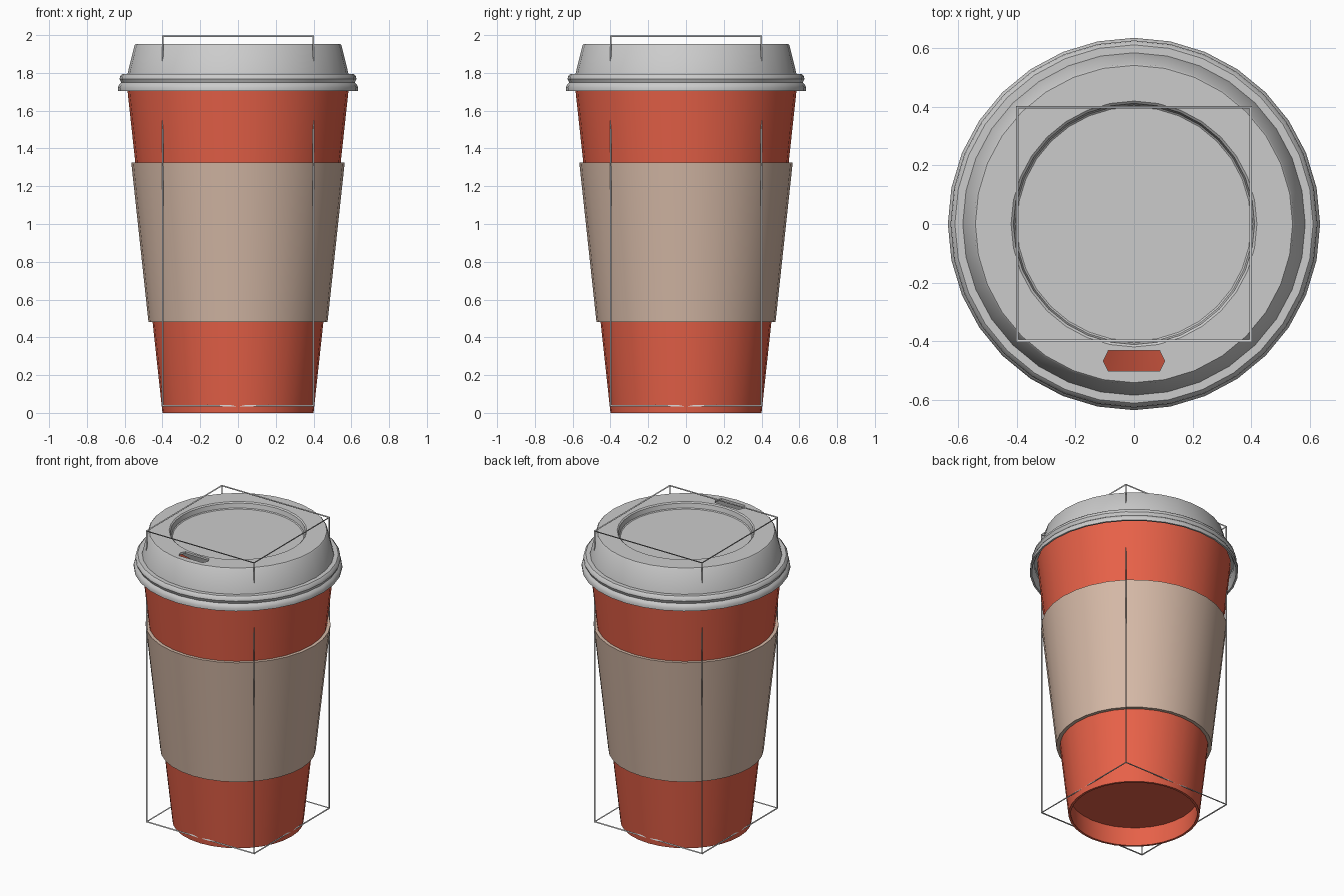
import bpy, bmesh, math

if "Cube" in bpy.data.objects:
    bpy.data.objects.remove(bpy.data.objects["Cube"])

SIDES = 32


def material(name, rgb):
    mat = bpy.data.materials.new(name)
    mat.diffuse_color = (*rgb, 1)
    mat.use_nodes = True
    mat.node_tree.nodes["Principled BSDF"].inputs["Base Color"].default_value = mat.diffuse_color
    return mat


def mesh_object(name, bm, mat=None):
    bmesh.ops.recalc_face_normals(bm, faces=bm.faces)
    mesh = bpy.data.meshes.new(name)
    bm.to_mesh(mesh)
    bm.free()
    ob = bpy.data.objects.new(name, mesh)
    bpy.context.collection.objects.link(ob)
    if mat:
        mesh.materials.append(mat)
    return ob


def lathe(name, profile, closed=False, mat=None):
    """Spin a (radius, z) profile around the z axis."""
    bm = bmesh.new()
    vs = [bm.verts.new((r, 0, z)) for r, z in profile]
    for a, b in zip(vs, vs[1:] + (vs[:1] if closed else [])):
        bm.edges.new((a, b))
    bmesh.ops.spin(bm, geom=bm.verts[:] + bm.edges[:], cent=(0, 0, 0),
                   axis=(0, 0, 1), angle=2 * math.pi, steps=SIDES)
    bmesh.ops.remove_doubles(bm, verts=bm.verts, dist=1e-4)
    return mesh_object(name, bm, mat)


def activate(ob):
    bpy.ops.object.select_all(action='DESELECT')
    ob.select_set(True)
    bpy.context.view_layer.objects.active = ob


def smooth(ob):
    activate(ob)
    bpy.ops.object.shade_smooth_by_angle(angle=math.radians(35))


red = material("red_paper", (0.80, 0.12, 0.065))
tan = material("tan_card", (0.66, 0.48, 0.38))

# Paper cup with a recessed base
cup = lathe("cup", [(0, 0.13), (0.395, 0.13), (0.385, 0), (0.40, 0),
                    (0.591, 1.76), (0.577, 1.76), (0.405, 0.15), (0, 0.15)],
            mat=red)

# Card sleeve
sleeve = lathe("sleeve", [(0.474, 0.48), (0.565, 1.325), (0.541, 1.325),
                          (0.450, 0.48)], closed=True, mat=tan)

# Lid shell: sunken top, tapered wall, beaded rim, then the inside
lid = lathe("lid", [(0, 1.91), (0.40, 1.91), (0.406, 1.915), (0.412, 1.945),
                    (0.42, 1.952), (0.542, 1.952), (0.548, 1.946),
                    (0.585, 1.795), (0.612, 1.795), (0.624, 1.783),
                    (0.627, 1.768), (0.618, 1.748), (0.630, 1.737),
                    (0.636, 1.722), (0.636, 1.705), (0.624, 1.705),
                    (0.606, 1.748), (0.610, 1.780), (0.573, 1.783),
                    (0.535, 1.938), (0.425, 1.938), (0.412, 1.897),
                    (0, 1.897)])

# Sip hole: six-sided cutter through the lid top
bm = bmesh.new()
outline = [(-0.105, -0.468), (-0.088, -0.503), (0.088, -0.503),
           (0.105, -0.468), (0.088, -0.433), (-0.088, -0.433)]
face = bm.faces.new([bm.verts.new((x, y, 1.88)) for x, y in outline])
top = bmesh.ops.extrude_face_region(bm, geom=[face])
bmesh.ops.translate(bm, vec=(0, 0, 0.12),
                    verts=[g for g in top["geom"] if isinstance(g, bmesh.types.BMVert)])
cutter = mesh_object("sip_hole_cutter", bm)
cutter.hide_render = True
cut = lid.modifiers.new("sip_hole", 'BOOLEAN')
cut.operation = 'DIFFERENCE'
cut.solver = 'EXACT'
cut.object = cutter
activate(lid)
bpy.ops.object.modifier_apply(modifier=cut.name)
bpy.data.objects.remove(cutter)

for ob in (cup, sleeve, lid):
    smooth(ob)

# Thin wire box around the cup
z0, z1 = 0.038, 1.995
bm = bmesh.new()
bmesh.ops.create_cube(bm, size=1)
bmesh.ops.scale(bm, vec=(0.8, 0.8, z1 - z0), verts=bm.verts)
bmesh.ops.translate(bm, vec=(0, 0, (z0 + z1) / 2), verts=bm.verts)
frame = mesh_object("wire_box", bm)
wire = frame.modifiers.new("bars", 'WIREFRAME')
wire.thickness = 0.01
wire.offset = 0
wire.use_even_offset = True
